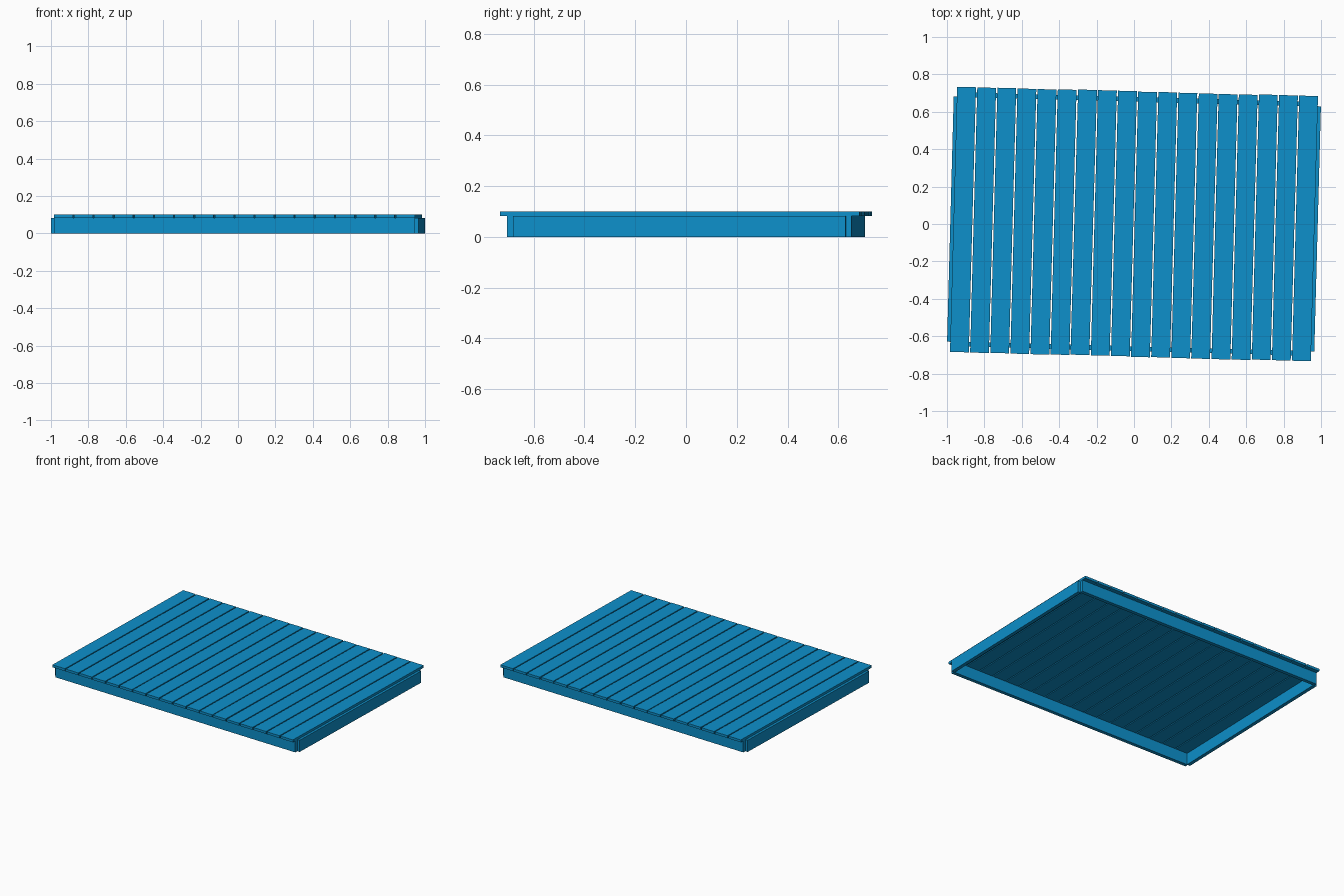
import bpy, math, random
from mathutils import Matrix

if "Cube" in bpy.data.objects:
    bpy.data.objects.remove(bpy.data.objects["Cube"])

random.seed(4)
YAW = Matrix.Rotation(math.radians(-1.55), 4, 'Z')

blue = bpy.data.materials.new("blue")
blue.diffuse_color = (0.004, 0.28, 0.60, 1)
blue.use_nodes = True
blue.node_tree.nodes["Principled BSDF"].inputs["Base Color"].default_value = blue.diffuse_color


def board(name, size, loc, twist=0.0):
    """Box of given size, placed in the deck's own axes, then turned with the deck."""
    bpy.ops.mesh.primitive_cube_add(size=1)
    ob = bpy.context.object
    ob.name = name
    ob.data.transform(Matrix.Diagonal((*size, 1)))
    ob.data.materials.append(blue)
    ob.matrix_world = (YAW @ Matrix.Translation(loc)
                       @ Matrix.Rotation(math.radians(twist), 4, 'Z'))
    return ob


FRAME_H = 0.083
T = 0.025

# Frame: front and back joists
for name, s in (("front_joist", -1), ("back_joist", 1)):
    board(name, (1.926, T, FRAME_H), (0, s * (0.679 - T / 2), FRAME_H / 2))

# Frame: side joists, slightly proud of the deck edge
for name, s in (("left_joist", -1), ("right_joist", 1)):
    board(name, (T, 1.312, FRAME_H), (s * (0.982 - T / 2), 0, FRAME_H / 2))

# Deck planks, laid side by side with narrow uneven gaps
N = 18
PITCH = 0.1076
for i in range(N):
    x = (i - (N - 1) / 2) * PITCH
    twist = 0.1 if i in (6, 12) else 0.0
    board(f"deck_plank_{i + 1}", (0.1005, 1.418, 0.017),
          (x, random.uniform(-0.002, 0.002), FRAME_H + 0.0085), -twist)
